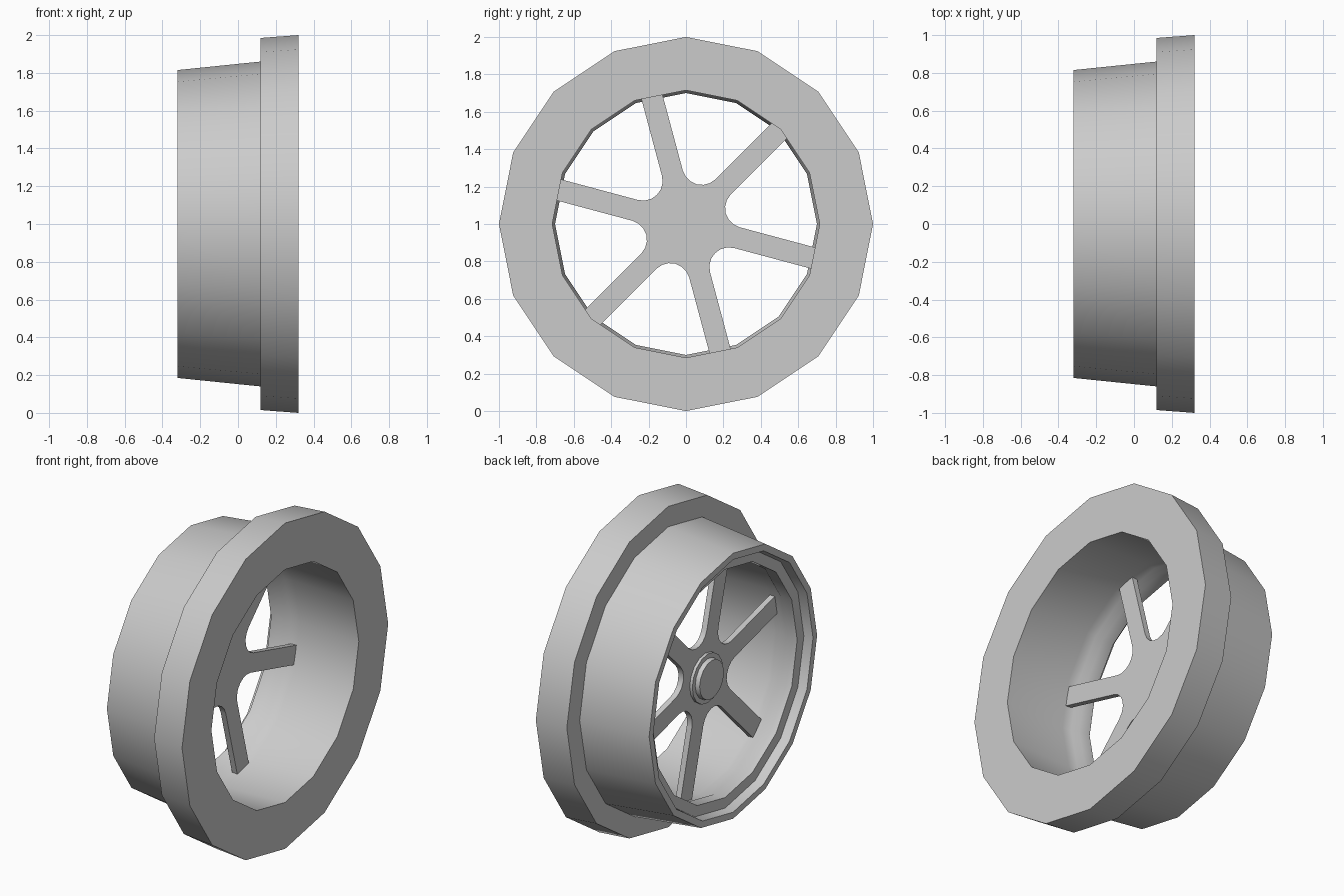
import bpy, bmesh
from math import sin, cos, pi, radians

if "Cube" in bpy.data.objects:
    bpy.data.objects.remove(bpy.data.objects["Cube"])


def finish(name, bm, smooth=True):
    bmesh.ops.recalc_face_normals(bm, faces=bm.faces)
    mesh = bpy.data.meshes.new(name)
    bm.to_mesh(mesh)
    bm.free()
    ob = bpy.data.objects.new(name, mesh)
    bpy.context.collection.objects.link(ob)
    ob.location.z = 1
    if smooth:
        bpy.ops.object.select_all(action='DESELECT')
        ob.select_set(True)
        bpy.context.view_layer.objects.active = ob
        bpy.ops.object.shade_smooth_by_angle(angle=radians(35))
    return ob


def lathe(name, profile, sides, closed):
    """Revolve (x, radius) points around the x axis."""
    bm = bmesh.new()
    rings = [[bm.verts.new((x, r * cos(2 * pi * i / sides), r * sin(2 * pi * i / sides)))
              for i in range(sides)] for x, r in profile]
    pairs = list(zip(rings, rings[1:]))
    if closed:
        pairs.append((rings[-1], rings[0]))
    else:
        bm.faces.new(rings[0])
        bm.faces.new(rings[-1])
    for a, b in pairs:
        for i in range(sides):
            j = (i + 1) % sides
            bm.faces.new((a[i], a[j], b[j], b[i]))
    return finish(name, bm)


# Wheel rim: tapered tread, raised flange, inner barrel and stepped back lip
lathe("wheel_rim", [
    (-0.32, 0.815), (0.12, 0.86), (0.12, 0.985), (0.32, 1.0),
    (0.32, 0.715), (-0.09, 0.728), (-0.15, 0.722), (-0.19, 0.70),
    (-0.265, 0.70), (-0.265, 0.765), (-0.32, 0.775)], 16, True)

# Spoke star: six straight spokes joined by rounded webs
HALF, FILLET, TIP = 0.0575, 0.105, 0.715
X_FRONT, X_BACK, STEPS = -0.095, -0.13, 6
outline = []
for k in range(6):
    a = radians(45 + 60 * k)
    for side in (-HALF, HALF):
        outline.append((TIP * cos(a) - side * sin(a), TIP * sin(a) + side * cos(a)))
    m = a + radians(30)
    d = 2 * (HALF + FILLET)
    for s in range(STEPS + 1):
        t = m + pi + radians(60 - 120 * s / STEPS)
        outline.append((d * cos(m) + FILLET * cos(t), d * sin(m) + FILLET * sin(t)))
bm = bmesh.new()
face = bm.faces.new([bm.verts.new((X_FRONT, y, z)) for y, z in outline])
ext = bmesh.ops.extrude_face_region(bm, geom=[face], use_keep_orig=True)
moved = [v for v in ext["geom"] if isinstance(v, bmesh.types.BMVert)]
bmesh.ops.translate(bm, verts=moved, vec=(X_BACK - X_FRONT, 0, 0))
finish("spokes", bm)

# Stepped hub boss on the back of the spokes
lathe("hub_boss", [(-0.12, 0.15), (-0.148, 0.15), (-0.148, 0.122), (-0.175, 0.118)], 16, False)
